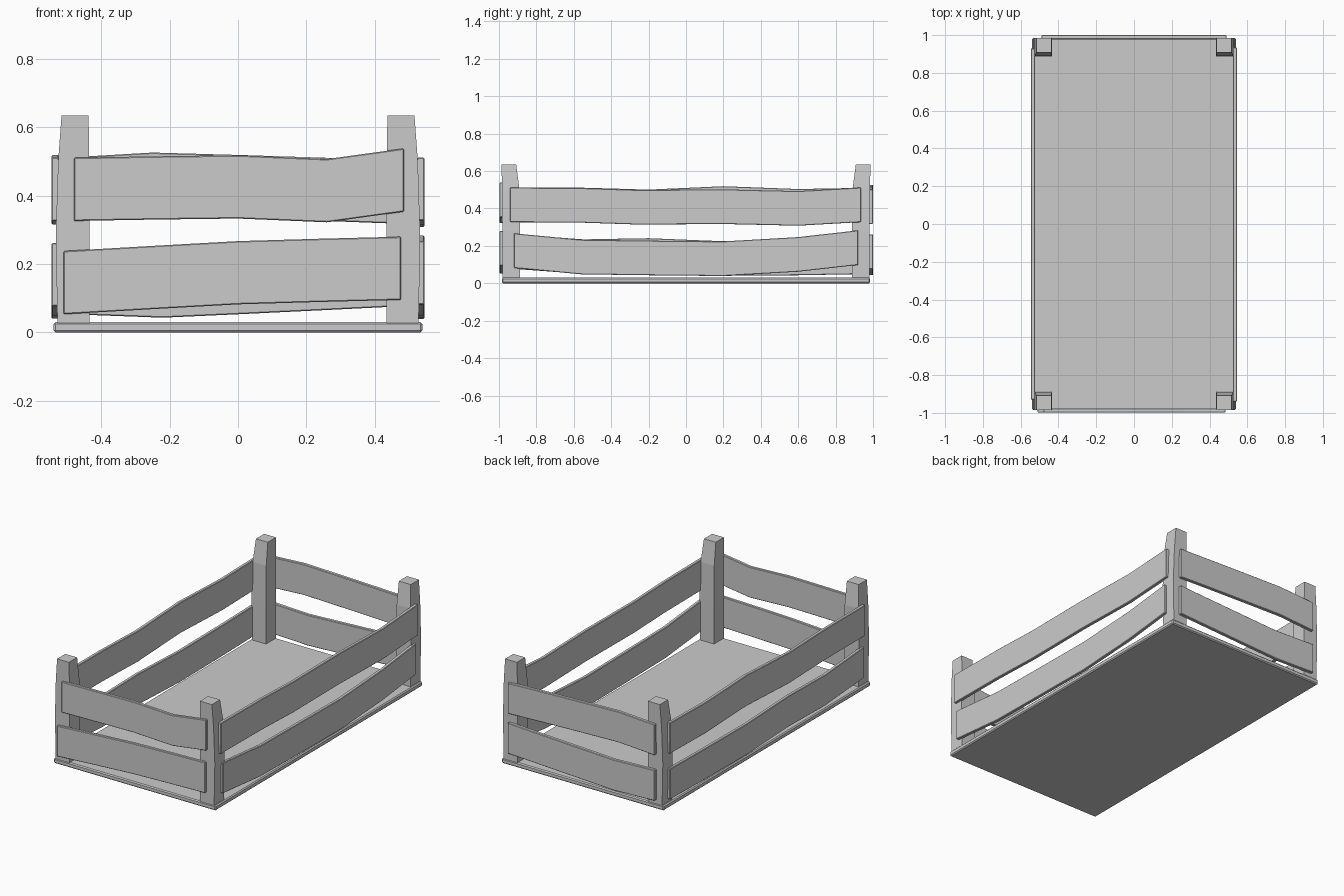
import bpy, bmesh
from mathutils import Vector

if "Cube" in bpy.data.objects:
    bpy.data.objects.remove(bpy.data.objects["Cube"])


def make_object(name, bm, bevel=0.0):
    bmesh.ops.recalc_face_normals(bm, faces=bm.faces)
    mesh = bpy.data.meshes.new(name)
    bm.to_mesh(mesh)
    bm.free()
    ob = bpy.data.objects.new(name, mesh)
    bpy.context.collection.objects.link(ob)
    if bevel:
        mod = ob.modifiers.new("edge_bevel", 'BEVEL')
        mod.width = bevel
        mod.segments = 1
        mod.limit_method = 'ANGLE'
    return ob


def loft(name, sections, bevel=0.0):
    """Join four-cornered sections into a capped solid."""
    bm = bmesh.new()
    rings = [[bm.verts.new(p) for p in s] for s in sections]
    for a, b in zip(rings, rings[1:]):
        for i in range(4):
            j = (i + 1) % 4
            bm.faces.new((a[i], a[j], b[j], b[i]))
    bm.faces.new(rings[0])
    bm.faces.new(rings[-1])
    return make_object(name, bm, bevel)


def plank(name, axis, inner, outer, top_line, height=0.185):
    """Wavy board: top_line lists (position along board, top height)."""
    sections = []
    for t, z in top_line:
        ring = [(inner, z - height), (outer, z - height), (outer, z), (inner, z)]
        sections.append([(d, t, h) if axis == 'Y' else (t, d, h) for d, h in ring])
    return loft(name, sections, 0.003)


# Floor panel
loft("floor_panel", [[(-0.54, y, 0), (0.54, y, 0), (0.54, y, 0.03), (-0.54, y, 0.03)]
                     for y in (-0.985, 0.985)], 0.006)

# Corner posts: (height, inner x, outer x, inner y, outer y)
post_profile = [(0.028, 0.435, 0.528, 0.888, 0.982),
                (0.28, 0.435, 0.533, 0.888, 0.982),
                (0.50, 0.435, 0.526, 0.890, 0.984),
                (0.635, 0.437, 0.516, 0.908, 0.986)]
for sx, side in ((-1, "left"), (1, "right")):
    for sy, end in ((-1, "front"), (1, "back")):
        loft(f"{end}_{side}_post",
             [[(sx * a, sy * c, z), (sx * b, sy * c, z), (sx * b, sy * d, z), (sx * a, sy * d, z)]
              for z, a, b, c, d in post_profile])

# End boards
plank("front_upper_board", 'X', -0.977, -0.997,
      [(-0.48, 0.511), (-0.24, 0.515), (0, 0.518), (0.26, 0.507), (0.485, 0.538)])
plank("front_lower_board", 'X', -0.977, -0.997,
      [(-0.51, 0.238), (-0.25, 0.253), (0, 0.267), (0.24, 0.274), (0.477, 0.28)])
plank("back_upper_board", 'X', 0.978, 1.0,
      [(-0.49, 0.512), (-0.25, 0.526), (0, 0.519), (0.25, 0.511), (0.49, 0.502)])
plank("back_lower_board", 'X', 0.978, 1.0,
      [(-0.49, 0.238), (-0.22, 0.228), (0, 0.238), (0.25, 0.25), (0.49, 0.262)])

# Side boards
plank("right_upper_board", 'Y', 0.524, 0.545,
      [(-0.94, 0.512), (-0.55, 0.509), (-0.25, 0.499), (0.2, 0.502), (0.6, 0.493), (0.935, 0.512)])
plank("right_lower_board", 'Y', 0.524, 0.545,
      [(-0.92, 0.267), (-0.56, 0.233), (-0.2, 0.228), (0.2, 0.224), (0.6, 0.247), (0.92, 0.283)])
plank("left_upper_board", 'Y', -0.524, -0.545,
      [(-0.93, 0.511), (-0.55, 0.511), (-0.2, 0.501), (0.2, 0.519), (0.6, 0.504), (0.93, 0.51)])
plank("left_lower_board", 'Y', -0.524, -0.545,
      [(-0.92, 0.262), (-0.55, 0.235), (-0.2, 0.241), (0.2, 0.225), (0.6, 0.228), (0.93, 0.234)])
